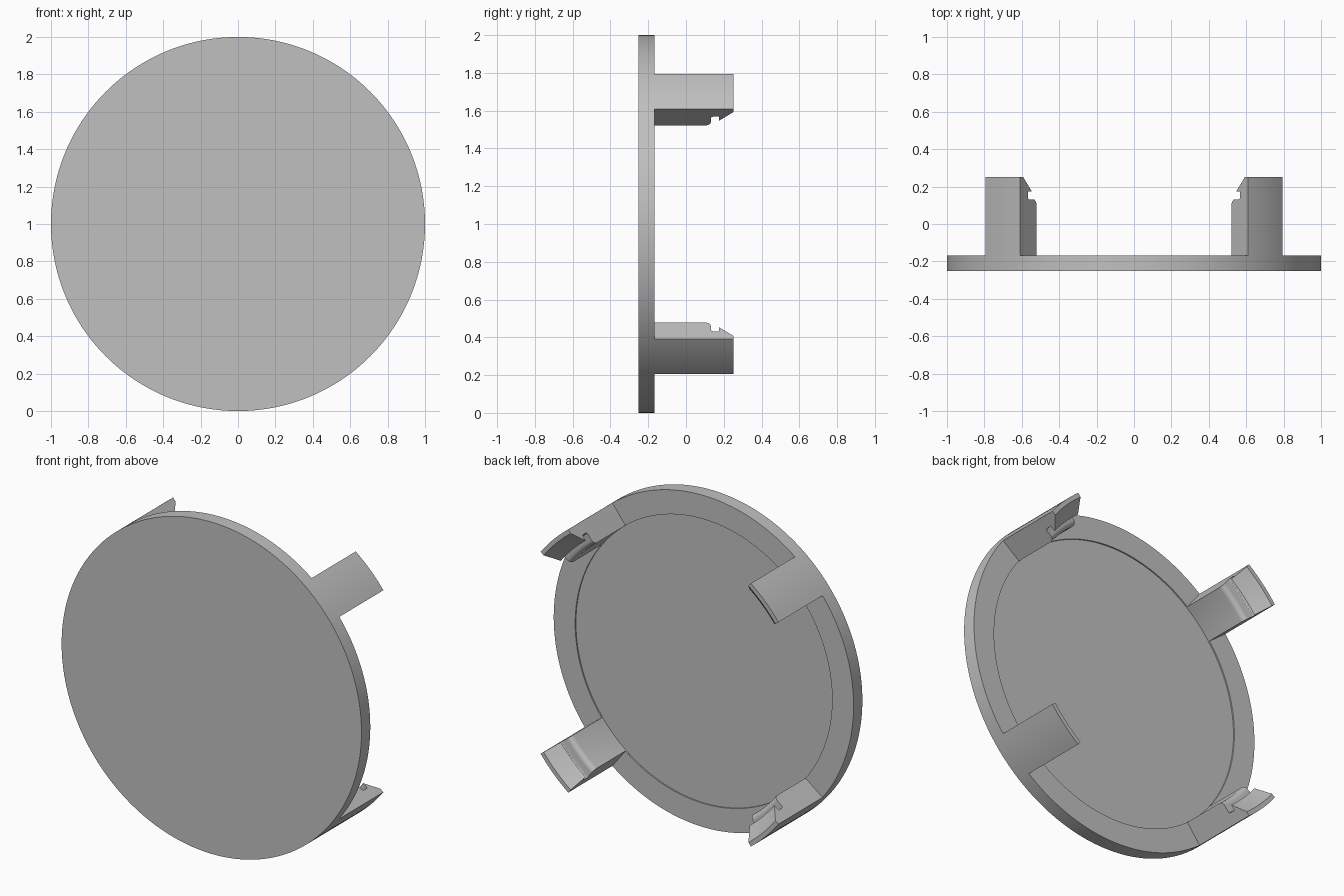
import bpy, bmesh
from math import sin, cos, pi, radians

cube = bpy.data.objects.get("Cube")
if cube:
    bpy.data.objects.remove(cube, do_unlink=True)

grey = bpy.data.materials.new("plain grey")
grey.use_nodes = True
colour = (0.53, 0.53, 0.53, 1)
grey.diffuse_color = colour
grey.node_tree.nodes["Principled BSDF"].inputs["Base Color"].default_value = colour

STEP = radians(1.875)      # shared facet angle of cap and clips
RIM = 1.0                  # outer radius
INNER = 0.857              # inner radius of clips and rim band
FRONT, BACK, TIP = -0.252, -0.168, 0.252
RECESS = 0.008


def finish(name, bm):
    bmesh.ops.recalc_face_normals(bm, faces=bm.faces)
    mesh = bpy.data.meshes.new(name)
    bm.to_mesh(mesh)
    bm.free()
    mesh.materials.append(grey)
    obj = bpy.data.objects.new(name, mesh)
    bpy.context.collection.objects.link(obj)
    bpy.ops.object.select_all(action='DESELECT')
    obj.select_set(True)
    bpy.context.view_layer.objects.active = obj
    bpy.ops.object.shade_smooth_by_angle(angle=radians(30))
    return obj


def ring_point(bm, r, y, angle):
    return bm.verts.new((r * cos(angle), y, 1 + r * sin(angle)))


def round_corner(r, y, size, a0, a1, steps=5):
    """Points of a quarter round about the centre (r, y)."""
    return [(r + size * cos(a0 + (a1 - a0) * i / steps),
             y + size * sin(a0 + (a1 - a0) * i / steps)) for i in range(steps + 1)]


def bridge(bm, a, b, closed):
    n = len(a)
    for i in range(n if closed else n - 1):
        j = (i + 1) % n
        bm.faces.new((a[i], a[j], b[j], b[i]))


# Round cap with a raised rim band on the back
bm = bmesh.new()
profile = [(RIM, FRONT), (RIM, BACK), (INNER, BACK), (INNER, BACK - RECESS)]
count = round(2 * pi / STEP)
rows = [[ring_point(bm, r, y, k * STEP) for r, y in profile] for k in range(count)]
for k in range(count):
    bridge(bm, rows[k], rows[(k + 1) % count], False)
bm.faces.new([row[0] for row in rows])
bm.faces.new([row[-1] for row in rows])
finish("cap", bm)

# Snap clips: curved tabs with a rounded shoulder, a groove and a sloped hook
clip_profile = [(RIM, BACK), (INNER, BACK)]
clip_profile += round_corner(INNER + 0.03, 0.102, 0.03, pi, pi / 2)
clip_profile += round_corner(0.921, 0.144, 0.012, -pi / 2, 0, 3)
clip_profile += [(0.933, 0.175), (0.898, 0.175), (0.974, TIP), (RIM, TIP)]

positions = {"upper_left": 45, "upper_right": 135, "lower_right": 225, "lower_left": 315}
for place, middle in positions.items():
    bm = bmesh.new()
    rows = [[ring_point(bm, r, y, radians(middle) + k * STEP) for r, y in clip_profile]
            for k in range(-4, 5)]
    for a, b in zip(rows, rows[1:]):
        bridge(bm, a, b, True)
    bm.faces.new(rows[0])
    bm.faces.new(rows[-1])
    finish(place + "_clip", bm)
